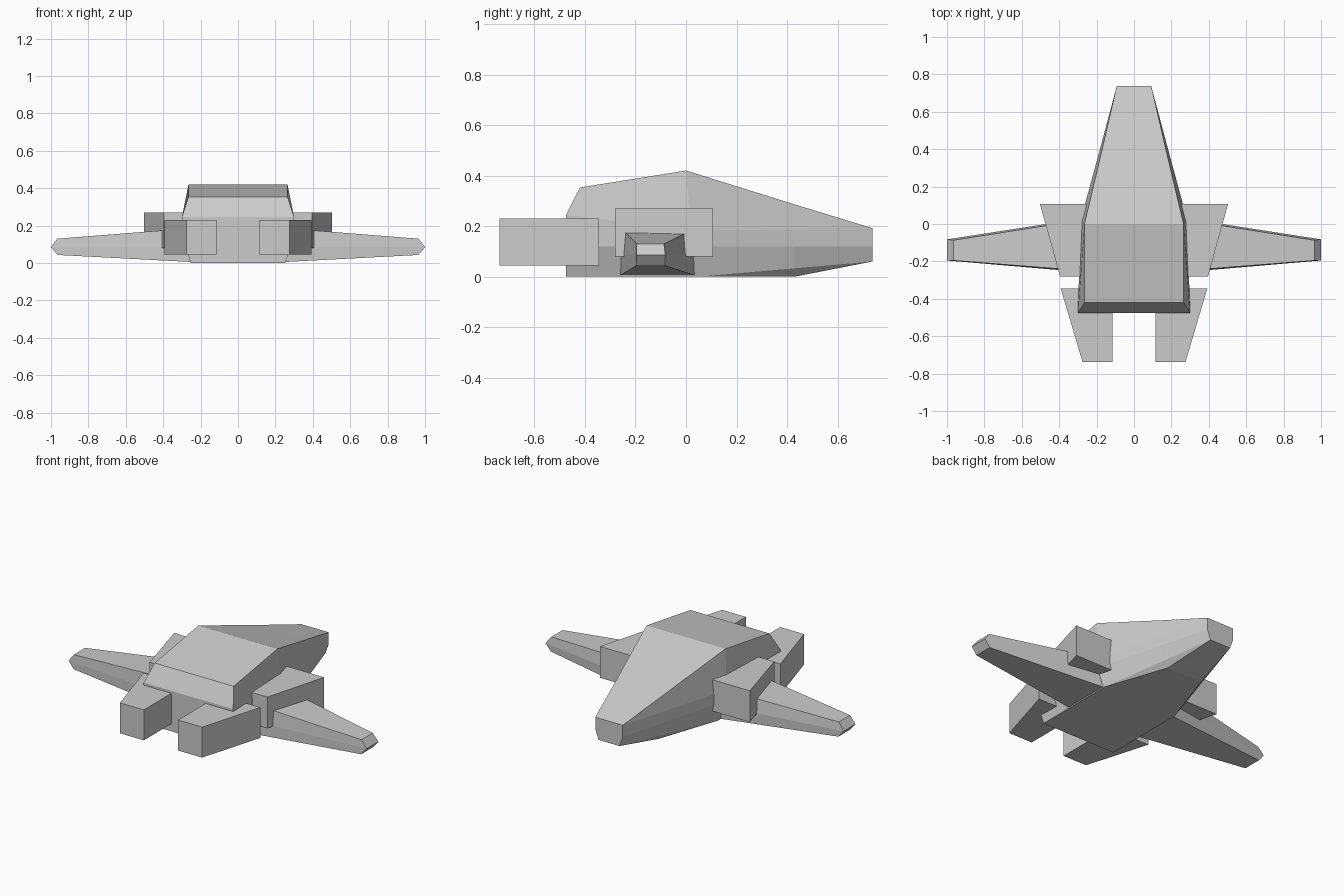
import bpy, bmesh

if "Cube" in bpy.data.objects:
    bpy.data.objects.remove(bpy.data.objects["Cube"])


def loft(name, sections, mirror=False):
    """Each section is a bottom-to-top list of (left point, right point) pairs."""
    bm = bmesh.new()
    rows = [[[bm.verts.new(p) for p in pair] for pair in sec] for sec in sections]
    for s, t in zip(rows, rows[1:]):
        for k in range(len(s) - 1):
            for side in (0, 1):
                bm.faces.new((s[k][side], t[k][side], t[k + 1][side], s[k + 1][side]))
        for k in (0, -1):
            bm.faces.new((s[k][0], s[k][1], t[k][1], t[k][0]))
    for cap in (rows[0], rows[-1]):
        for a, b in zip(cap, cap[1:]):
            bm.faces.new((a[0], a[1], b[1], b[0]))
    bmesh.ops.remove_doubles(bm, verts=bm.verts, dist=0.0005)
    bmesh.ops.recalc_face_normals(bm, faces=bm.faces)
    mesh = bpy.data.meshes.new(name)
    bm.to_mesh(mesh)
    bm.free()
    obj = bpy.data.objects.new(name, mesh)
    bpy.context.collection.objects.link(obj)
    if mirror:
        mod = obj.modifiers.new("mirror", 'MIRROR')
        mod.use_axis[0] = True
    return obj


def hull_section(*points):
    return [((-x, y, z), (x, y, z)) for x, y, z in points]


def pod(name, inner, y0, y1, out0, out1, z0, z1):
    """Block whose outer side is slanted in plan."""
    loft(name, [[((inner, y, z), (out, y, z)) for z in (z0, z1)]
                for y, out in ((y0, out0), (y1, out1))], mirror=True)


# Fuselage: bottom, lower edge, lower chine, upper chine, roof
loft("fuselage", [
    hull_section((0.25, -0.475, 0), (0.25, -0.475, 0), (0.30, -0.475, 0.12),
                 (0.30, -0.475, 0.245), (0.265, -0.42, 0.353)),
    hull_section((0.25, 0.05, 0), (0.25, 0.05, 0), (0.285, 0.02, 0.12),
                 (0.285, 0.02, 0.183), (0.265, 0.0, 0.42)),
    hull_section((0.12, 0.43, 0), (0.151, 0.43, 0.033), (0.174, 0.43, 0.12),
                 (0.174, 0.43, 0.187), (0.163, 0.43, 0.286)),
    hull_section((0.07, 0.738, 0.06), (0.07, 0.738, 0.06), (0.092, 0.738, 0.12),
                 (0.092, 0.738, 0.192), (0.092, 0.738, 0.192)),
])

# Side intakes and rear engines
pod("side_intakes", 0.22, -0.282, 0.107, 0.395, 0.503, 0.08, 0.27)
pod("rear_engines", 0.115, -0.738, -0.345, 0.275, 0.392, 0.045, 0.23)

# Tapered wings with a ridged tip
loft("wings", [
    [((0.24, -0.26, 0.005), (0.24, 0.035, 0.005)),
     ((0.24, -0.26, 0.085), (0.24, 0.035, 0.085)),
     ((0.24, -0.252, 0.187), (0.24, 0.028, 0.187))],
    [((0.965, -0.197, 0.043), (0.965, -0.083, 0.043)),
     ((1.0, -0.195, 0.085), (1.0, -0.082, 0.085)),
     ((0.965, -0.195, 0.13), (0.965, -0.087, 0.13))],
], mirror=True)
